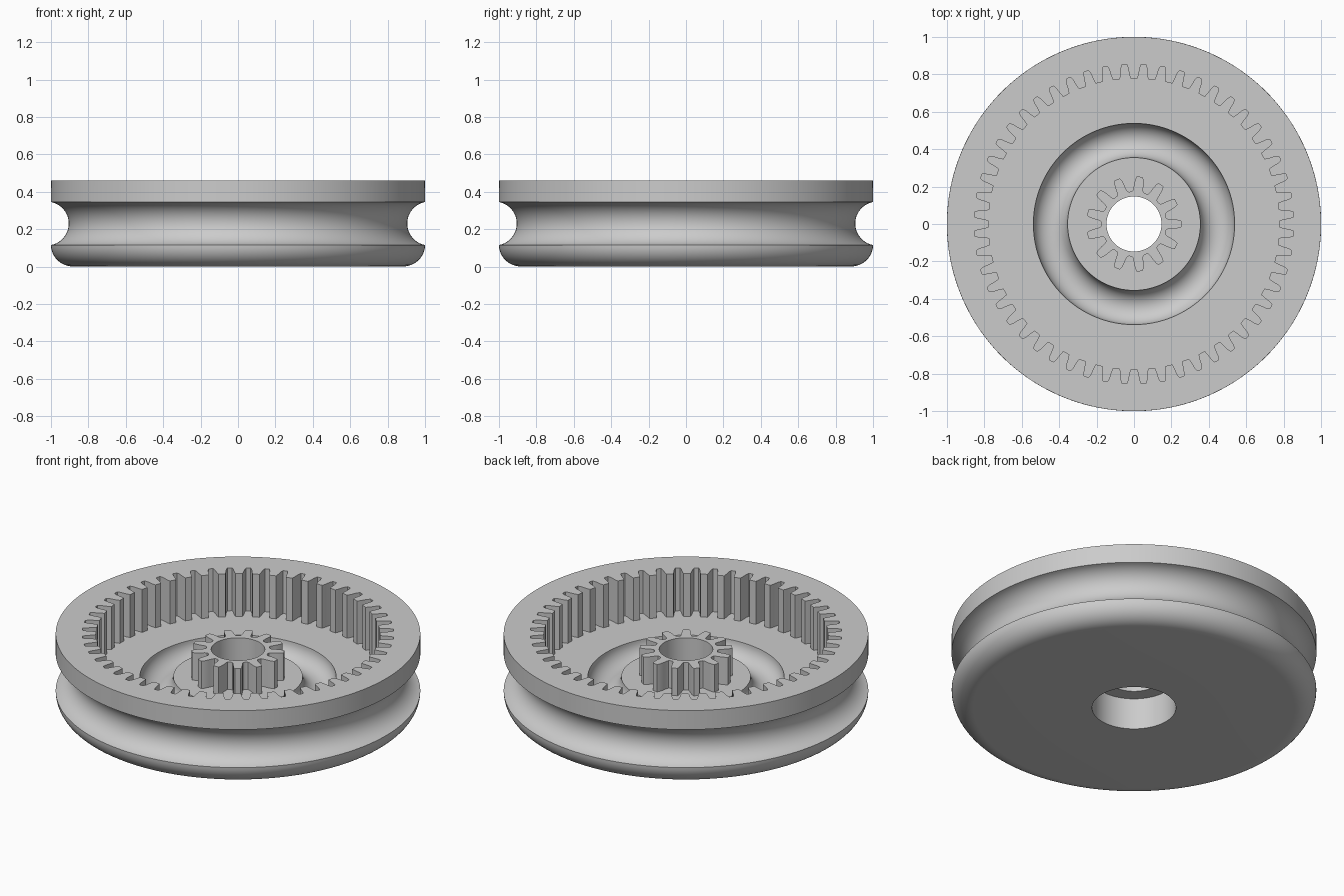
import bpy
import bmesh
from math import cos, sin, radians, tau

if "Cube" in bpy.data.objects:
    bpy.data.objects.remove(bpy.data.objects["Cube"], do_unlink=True)

# One plain grey finish
grey = bpy.data.materials.new("plain_grey")
grey.use_nodes = True
grey.diffuse_color = (0.6, 0.6, 0.6, 1)
grey.node_tree.nodes["Principled BSDF"].inputs["Base Color"].default_value = grey.diffuse_color


def circle(radius, z, count):
    """Plain round ring of points."""
    return [(radius * cos(tau * i / count), radius * sin(tau * i / count), z)
            for i in range(count)]


def toothed(tooth, teeth, z):
    """Gear outline: tooth is a list of (fraction of pitch, radius)."""
    return [(r * cos(tau * (t + f) / teeth), r * sin(tau * (t + f) / teeth), z)
            for t in range(teeth) for f, r in tooth]


def arc(cx, cz, rx, rz, start, end, steps):
    """Profile arc in the radius/height plane, angles in degrees."""
    angles = [radians(start + (end - start) * i / steps) for i in range(steps + 1)]
    return [(cx + rx * cos(a), cz + rz * sin(a)) for a in angles]


def loft(name, rings):
    """Join rings of equal point count into a closed loop of quads."""
    bm = bmesh.new()
    rows = [[bm.verts.new(p) for p in ring] for ring in rings]
    count = len(rows[0])
    for a, b in zip(rows, rows[1:] + rows[:1]):
        for i in range(count):
            j = (i + 1) % count
            bm.faces.new((a[i], a[j], b[j], b[i]))
    bmesh.ops.recalc_face_normals(bm, faces=bm.faces)
    mesh = bpy.data.meshes.new(name)
    bm.to_mesh(mesh)
    bm.free()
    mesh.materials.append(grey)
    obj = bpy.data.objects.new(name, mesh)
    bpy.context.collection.objects.link(obj)
    bpy.ops.object.select_all(action="DESELECT")
    obj.select_set(True)
    bpy.context.view_layer.objects.active = obj
    bpy.ops.object.shade_smooth_by_angle(angle=radians(32))
    return obj


TOP, FLOOR, STEP, PINION_TOP = 0.46, 0.2, 0.19, 0.366
BORE, COUNTERBORE = 0.147, 0.23

# Internal ring gear tooth and pinion tooth
ring_tooth = [(-0.2, 0.778), (0.2, 0.778), (0.26, 0.8), (0.31, 0.835),
              (0.38, 0.855), (0.62, 0.855), (0.69, 0.835), (0.74, 0.8)]
pinion_tooth = [(-0.13, 0.255), (0.13, 0.255), (0.19, 0.24), (0.25, 0.21),
                (0.28, 0.19), (0.34, 0.177), (0.42, 0.174), (0.58, 0.174),
                (0.66, 0.177), (0.72, 0.19), (0.75, 0.21), (0.81, 0.24)]

# Pulley body: counterbore, rounded bottom edge, rope groove and rim
ring_teeth = 52
points = ring_teeth * len(ring_tooth)
outside = [(BORE, STEP), (COUNTERBORE, STEP), (COUNTERBORE, 0)]
outside += arc(0.88, 0.115, 0.12, 0.115, -90, 0, 12)
outside += arc(1.022, 0.23, 0.117, 0.117, 259.4, 100.6, 24)[1:]
outside += [(1, TOP)]
# Recessed floor with its round ball race
inside = arc(0.4465, FLOOR, 0.0915, 0.0915, 0, -180, 20) + [(BORE, FLOOR)]

body_rings = [circle(r, z, points) for r, z in outside]
body_rings += [toothed(ring_tooth, ring_teeth, z) for z in (TOP, FLOOR)]
body_rings += [circle(r, z, points) for r, z in inside]
loft("pulley_body_with_ring_gear", body_rings)

# Central pinion standing on the floor
pinion_teeth = 13
points = pinion_teeth * len(pinion_tooth)
loft("pinion", [toothed(pinion_tooth, pinion_teeth, FLOOR),
                toothed(pinion_tooth, pinion_teeth, PINION_TOP),
                circle(BORE, PINION_TOP, points),
                circle(BORE, FLOOR, points)])
